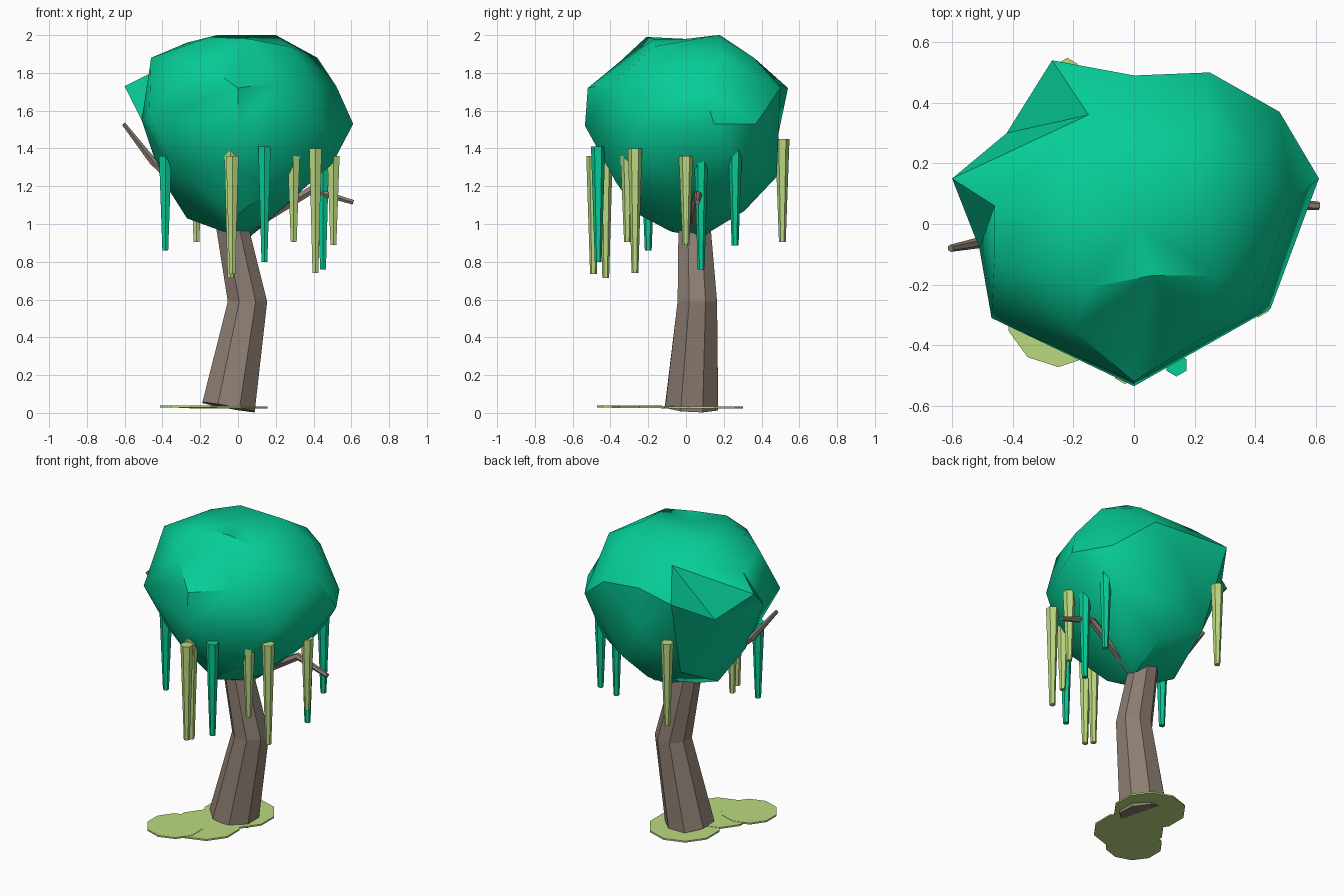
import bpy
import bmesh
from math import cos, sin, tau, radians
from mathutils import Vector

if "Cube" in bpy.data.objects:
    bpy.data.objects.remove(bpy.data.objects["Cube"], do_unlink=True)


def make_material(name, rgb):
    mat = bpy.data.materials.new(name)
    mat.use_nodes = True
    color = (*rgb, 1.0)
    mat.diffuse_color = color
    shader = mat.node_tree.nodes["Principled BSDF"]
    shader.inputs["Base Color"].default_value = color
    shader.inputs["Roughness"].default_value = 0.9
    return mat


teal_leaf = make_material("teal_leaf", (0.002, 0.61, 0.31))
pale_moss = make_material("pale_moss", (0.5, 0.7, 0.22))
brown_bark = make_material("brown_bark", (0.27, 0.21, 0.17))


def add_object(name, bm, mat):
    bmesh.ops.recalc_face_normals(bm, faces=bm.faces[:])
    mesh = bpy.data.meshes.new(name)
    bm.to_mesh(mesh)
    bm.free()
    mesh.materials.append(mat)
    obj = bpy.data.objects.new(name, mesh)
    bpy.context.collection.objects.link(obj)
    return obj


def make_tube(name, path, radii, sides, mat, normals=None):
    """Faceted closed tube along a path, with a radius at each point."""
    bm = bmesh.new()
    points = [Vector(p) for p in path]
    rings = []
    for i, (point, radius) in enumerate(zip(points, radii)):
        if normals:
            axis = Vector(normals[i]).normalized()
        else:
            before, after = points[max(i - 1, 0)], points[min(i + 1, len(points) - 1)]
            axis = (after - before).normalized()
        # Keep every ring on the same frame so the facets do not twist
        reference = Vector((0, 1, 0))
        side = reference.cross(axis).normalized()
        up = axis.cross(side)
        angles = [tau * (k + 0.5) / sides for k in range(sides)]
        rings.append([bm.verts.new(point + radius * (side * cos(a) + up * sin(a)))
                      for a in angles])
    for low, high in zip(rings, rings[1:]):
        for k in range(sides):
            n = (k + 1) % sides
            bm.faces.new((low[k], low[n], high[n], high[k]))
    bm.faces.new(rings[0])
    bm.faces.new(rings[-1])
    return add_object(name, bm, mat)


# Bent trunk, its foot cut square to the lean
make_tube("trunk",
          [(-0.05, 0.03, 0.03), (0.05, 0.06, 0.59), (-0.085, 0.035, 1.25)],
          [0.152, 0.113, 0.078], 8, brown_bark,
          normals=[(0.18, 0.05, 1), (0, 0, 1), (-0.2, 0, 1)])

# Two thin branches poking out of the crown
make_tube("left_branch",
          [(0, 0.03, 0.95), (0.39, 0.07, 1.18), (0.61, 0.06, 1.115)],
          [0.035, 0.024, 0.014], 6, brown_bark)
make_tube("right_branch",
          [(-0.05, 0, 0.98), (-0.45, -0.05, 1.33), (-0.605, -0.08, 1.53)],
          [0.035, 0.022, 0.012], 6, brown_bark)

# Lumpy crown: corner points from top to bottom, joined around its centre
crown_corners = [
    (0, 0, 1.98), (0.2, 0.17, 2), (-0.11, 0.18, 2), (-0.15, -0.21, 1.99),
    (0.06, -0.17, 1.98), (-0.27, 0.1, 1.96), (0.27, -0.17, 1.94),
    (0.42, 0.2, 1.88), (0.25, 0.36, 1.88), (-0.2, -0.35, 1.86), (-0.15, 0.36, 1.88),
    (-0.46, -0.11, 1.88), (-0.46, 0.06, 1.8),
    (-0.6, 0.15, 1.73), (-0.27, 0.54, 1.72), (0, 0.49, 1.74), (0.25, 0.5, 1.72),
    (0, -0.52, 1.72), (0.52, 0.08, 1.73), (0.22, -0.38, 1.75), (0.42, -0.22, 1.73),
    (0.48, 0.37, 1.53), (0.61, 0.15, 1.53), (0.45, -0.28, 1.5), (0, -0.535, 1.52),
    (-0.51, -0.08, 1.55), (-0.47, -0.31, 1.56), (-0.42, 0.3, 1.57), (0, 0.49, 1.48),
    (0.5, -0.04, 1.32), (0.22, -0.37, 1.22), (-0.12, -0.4, 1.28), (-0.35, -0.24, 1.3),
    (-0.41, -0.03, 1.25), (-0.22, 0.37, 1.2), (0.12, 0.48, 1.25), (0.39, 0.31, 1.26),
    (0.34, -0.08, 1.18), (-0.27, 0.05, 1.03), (0, -0.25, 1.05),
    (0.22, 0.16, 1.06), (0.06, 0.31, 1.07), (0.06, 0.08, 0.93), (-0.08, -0.08, 0.96),
]
centre = Vector((0, 0, 1.47))
shell = bmesh.new()
for corner in crown_corners:
    shell.verts.new((Vector(corner) - centre).normalized())
corner_verts = shell.verts[:]
bmesh.ops.convex_hull(shell, input=corner_verts)
for vert, corner in zip(corner_verts, crown_corners):
    vert.co = corner
crown = add_object("crown", shell, teal_leaf)
bpy.ops.object.select_all(action="DESELECT")
crown.select_set(True)
bpy.context.view_layer.objects.active = crown
bpy.ops.object.shade_smooth_by_angle(angle=radians(40))


# Hanging strands: x, y, top height, bottom height
def hang_strands(name, strands, mat):
    for i, (x, y, top, bottom) in enumerate(strands):
        make_tube(f"{name}_{i + 1}", [(x, y, bottom), (x, y, top)],
                  [0.018, 0.038], 6, mat)


hang_strands("leaf_strand", [
    (-0.385, -0.2, 1.36, 0.86), (0.14, -0.465, 1.41, 0.8),
    (0.45, 0.08, 1.39, 0.76), (0.44, 0.26, 1.42, 0.885),
], teal_leaf)
hang_strands("moss_strand", [
    (-0.22, 0.51, 1.45, 0.905), (-0.04, -0.425, 1.4, 0.715),
    (-0.03, -0.49, 1.36, 0.735), (0.295, -0.31, 1.37, 0.905),
    (0.41, -0.27, 1.4, 0.74), (0.505, 0, 1.36, 0.89),
], pale_moss)

# Overlapping moss patches at the foot
for i, (x, y, radius) in enumerate([(-0.05, 0.085, 0.218), (-0.11, -0.18, 0.213),
                                    (-0.25, -0.3, 0.172)]):
    base = 0.024 + 0.002 * i
    make_tube(f"moss_patch_{i + 1}", [(x, y, base), (x, y, base + 0.01)],
              [radius, radius], 10, pale_moss)
